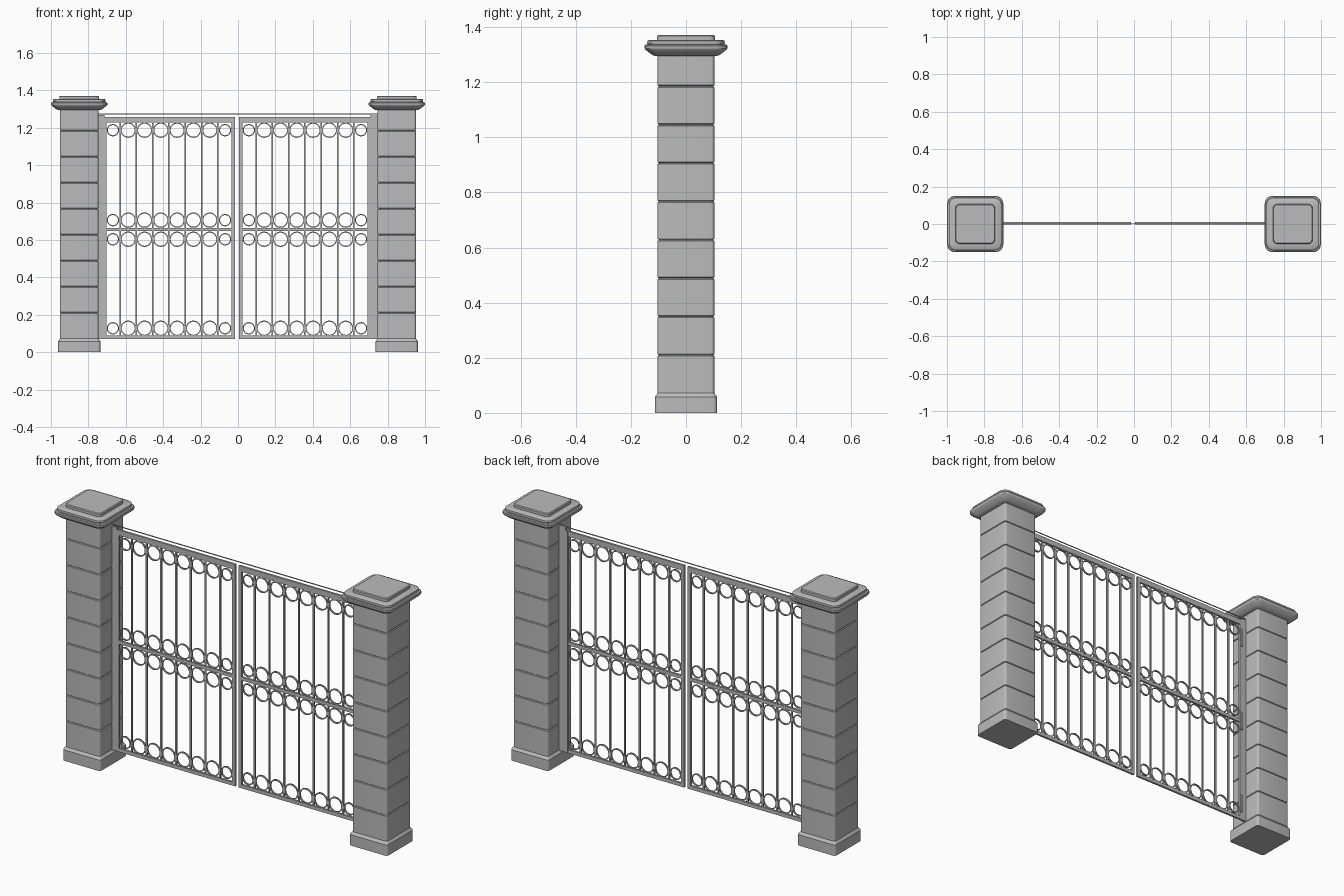
import bpy, bmesh, math

if "Cube" in bpy.data.objects:
    bpy.data.objects.remove(bpy.data.objects["Cube"])

stone = bpy.data.materials.new("stone_grey")
stone.diffuse_color = (0.5, 0.5, 0.5, 1)
stone.use_nodes = True
stone.node_tree.nodes["Principled BSDF"].inputs["Base Color"].default_value = stone.diffuse_color
iron = bpy.data.materials.new("iron_grey")
iron.diffuse_color = (0.48, 0.48, 0.48, 1)
iron.use_nodes = True
iron.node_tree.nodes["Principled BSDF"].inputs["Base Color"].default_value = iron.diffuse_color


def finish(bm, name, mat):
    bmesh.ops.recalc_face_normals(bm, faces=bm.faces)
    me = bpy.data.meshes.new(name)
    bm.to_mesh(me)
    bm.free()
    me.materials.append(mat)
    ob = bpy.data.objects.new(name, me)
    bpy.context.collection.objects.link(ob)
    bpy.ops.object.select_all(action='DESELECT')
    ob.select_set(True)
    bpy.context.view_layer.objects.active = ob
    bpy.ops.object.shade_smooth_by_angle(angle=math.radians(35))
    return ob


def loft(name, cx, rows):
    """Stack rounded squares given as (half width, z, corner radius)."""
    bm = bmesh.new()
    rings = []
    for h, z, r in rows:
        ring = []
        for q in range(4):
            mid = math.pi / 4 + q * math.pi / 2
            sx, sy = math.copysign(1, math.cos(mid)), math.copysign(1, math.sin(mid))
            for i in range(6):
                a = q * math.pi / 2 + i * math.pi / 10
                ring.append(bm.verts.new((cx + sx * (h - r) + r * math.cos(a),
                                          sy * (h - r) + r * math.sin(a), z)))
        rings.append(ring)
    n = len(rings[0])
    for a, b in zip(rings, rings[1:]):
        for i in range(n):
            bm.faces.new((a[i], a[(i + 1) % n], b[(i + 1) % n], b[i]))
    bm.faces.new(rings[0])
    bm.faces.new(rings[-1])
    return finish(bm, name, stone)


def box(bm, x0, x1, z0, z1, y0, y1):
    vs = bmesh.ops.create_cube(bm, size=1)["verts"]
    for v in vs:
        v.co = ((x0 + x1) / 2 + v.co.x * (x1 - x0),
                (y0 + y1) / 2 + v.co.y * (y1 - y0),
                (z0 + z1) / 2 + v.co.z * (z1 - z0))


def hoop(bm, x, z, r, w, y0, y1, n=28):
    """Flat ring with a rectangular section, facing the front."""
    loops = []
    for i in range(n):
        c, s = math.cos(2 * math.pi * i / n), math.sin(2 * math.pi * i / n)
        loops.append([bm.verts.new((x + q * c, y, z + q * s))
                      for q, y in ((r, y0), (r, y1), (r - w, y1), (r - w, y0))])
    for i in range(n):
        a, b = loops[i], loops[(i + 1) % n]
        for k in range(4):
            bm.faces.new((a[k], a[(k + 1) % 4], b[(k + 1) % 4], b[k]))


# pillars: plinth, grooved shaft and moulded cap
for side, cx in (("left", -0.849), ("right", 0.849)):
    loft(side + "_plinth", cx, [(0.113, 0, 0.015), (0.113, 0.058, 0.015), (0.103, 0.072, 0.012)])
    rows = [(0.103, 0.06, 0.012)]
    for k in range(8):
        z = 0.21 + k * 0.1393
        rows += [(0.103, z - 0.004, 0.012), (0.099, z - 0.001, 0.012),
                 (0.099, z + 0.001, 0.012), (0.103, z + 0.004, 0.012)]
    loft(side + "_shaft", cx, rows + [(0.103, 1.3, 0.012)])
    loft(side + "_cap", cx, [
        (0.112, 1.295, 0.025), (0.124, 1.300, 0.03), (0.147, 1.318, 0.04),
        (0.150, 1.323, 0.04), (0.150, 1.332, 0.04), (0.147, 1.336, 0.04),
        (0.139, 1.337, 0.038), (0.141, 1.342, 0.038), (0.140, 1.350, 0.038),
        (0.136, 1.353, 0.036), (0.106, 1.354, 0.022), (0.106, 1.367, 0.022),
        (0.102, 1.371, 0.02)])

# gate leaves
Y0, Y1 = -0.002, 0.010
for side, cx in (("left", -0.369), ("right", 0.358)):
    bm = bmesh.new()
    for s in (-1, 1):
        box(bm, cx + s * 0.344 - 0.009, cx + s * 0.344 + 0.009, 0.07, 1.257, Y0, Y1)
    for z0, z1 in ((0.07, 0.089), (0.647, 0.665), (1.228, 1.257)):
        box(bm, cx - 0.336, cx + 0.336, z0, z1, Y0 + 0.0005, Y1 - 0.0005)
    finish(bm, side + "_leaf_frame", iron)

    bm = bmesh.new()
    for k in range(-3, 4):
        x = cx + k * 0.0872
        box(bm, x - 0.004, x + 0.004, 0.08, 1.24, 0.000, 0.008)
    finish(bm, side + "_leaf_bars", iron)

    bm = bmesh.new()
    for z in (0.128, 0.604, 0.706, 1.187):
        for k in range(8):
            end = k in (0, 7)
            off = math.copysign(0.300, k - 3.5) if end else (k - 3.5) * 0.0872
            hoop(bm, cx + off, z, 0.033 if end else 0.041, 0.006, 0.0, 0.008)
    finish(bm, side + "_leaf_hoops", iron)

# hinge posts, with hinges at the back on the left and at the front on the right
for side, x0, x1, hx, hy, top in (("left", -0.748, -0.714, -0.714, 0.010, 1.267),
                                  ("right", 0.708, 0.745, 0.711, -0.002, 1.277)):
    bm = bmesh.new()
    box(bm, x0, x1, 0.07, top, -0.001, 0.009)
    finish(bm, side + "_hinge_post", iron)
    bm = bmesh.new()
    for z in (0.165, 0.655, 1.15):
        box(bm, hx - 0.006, hx + 0.006, z - 0.052, z + 0.052, hy - 0.005, hy + 0.005)
    finish(bm, side + "_hinges", iron)

# thin wire over the gate
bm = bmesh.new()
box(bm, -0.745, 0.745, 1.272, 1.276, 0.002, 0.006)
finish(bm, "top_wire", iron)
